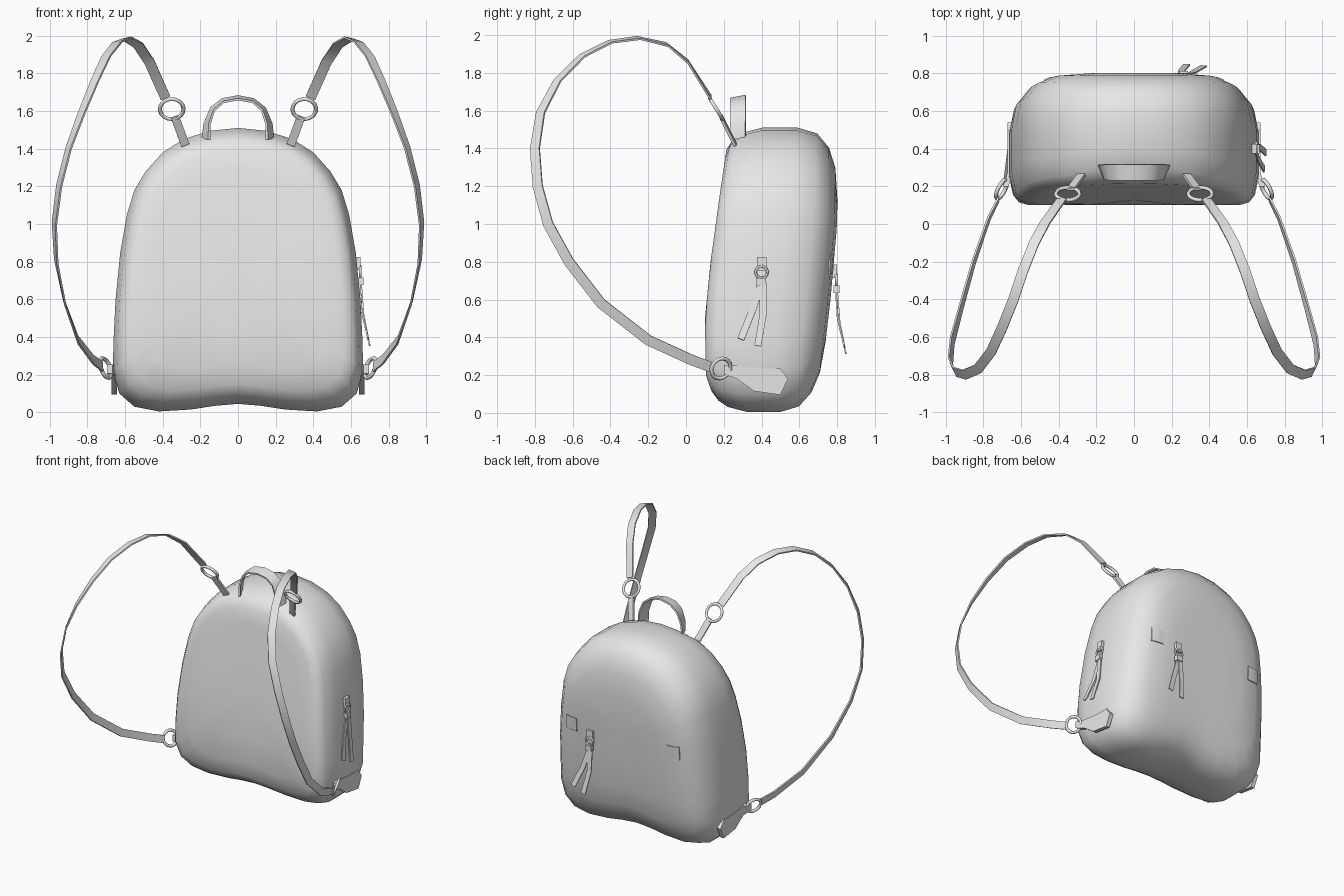
import bpy, bmesh, math
from mathutils import Vector
from mathutils.bvhtree import BVHTree

if "Cube" in bpy.data.objects:
    bpy.data.objects.remove(bpy.data.objects["Cube"])

grey = bpy.data.materials.new("grey_leather")
grey.diffuse_color = (0.8, 0.8, 0.8, 1)
grey.use_nodes = True
grey.node_tree.nodes["Principled BSDF"].inputs["Base Color"].default_value = grey.diffuse_color


def finish(bm, name, angle=40):
    bmesh.ops.recalc_face_normals(bm, faces=bm.faces)
    me = bpy.data.meshes.new(name)
    bm.to_mesh(me)
    bm.free()
    ob = bpy.data.objects.new(name, me)
    bpy.context.collection.objects.link(ob)
    me.materials.append(grey)
    bpy.ops.object.select_all(action='DESELECT')
    ob.select_set(True)
    bpy.context.view_layer.objects.active = ob
    bpy.ops.object.shade_smooth_by_angle(angle=math.radians(angle))
    return ob


def lerp_table(table, t):
    for (a, p), (b, q) in zip(table, table[1:]):
        if t <= b:
            k = max(0, (t - a) / (b - a))
            return p + (q - p) * k
    return table[-1][1]


def bridge(bm, a, b):
    n = len(a)
    for i in range(n):
        bm.faces.new((a[i], a[(i + 1) % n], b[(i + 1) % n], b[i]))


def ribbon(name, pts, width_keys, width, thick):
    """Flat strap along pts; width_keys give its width direction by point index."""
    pts = [Vector(p) for p in pts]
    keys = [(i, Vector(v)) for i, v in width_keys]
    bm = bmesh.new()
    rings = []
    for i, p in enumerate(pts):
        t = (pts[min(i + 1, len(pts) - 1)] - pts[max(i - 1, 0)]).normalized()
        w = lerp_table(keys, i)
        w = (w - t * w.dot(t)).normalized()
        n = w.cross(t) * thick / 2
        w = w * width / 2
        rings.append([bm.verts.new(p + q) for q in (w + n, n - w, -w - n, w - n)])
    for a, b in zip(rings, rings[1:]):
        bridge(bm, a, b)
    bm.faces.new(rings[0])
    bm.faces.new(rings[-1])
    return finish(bm, name)


def ring(name, centre, normal, major, minor, segs=16):
    c, n = Vector(centre), Vector(normal).normalized()
    u = n.orthogonal().normalized()
    v = n.cross(u)
    bm = bmesh.new()
    loops = []
    for i in range(segs):
        a = 2 * math.pi * i / segs
        d = u * math.cos(a) + v * math.sin(a)
        loops.append([bm.verts.new(c + d * (major + minor * math.cos(b)) + n * minor * math.sin(b))
                      for b in (2 * math.pi * j / 6 for j in range(6))])
    for i in range(segs):
        bridge(bm, loops[i], loops[(i + 1) % segs])
    return finish(bm, name, 70)


# Body: outline rings stacked from front to back
half = [(0, .045), (.12, .035), (.25, .015), (.42, .005), (.55, .03), (.63, .1),
        (.665, .22), (.66, .4), (.65, .6), (.625, .85), (.59, 1.05), (.55, 1.18),
        (.49, 1.28), (.40, 1.38), (.29, 1.45), (.15, 1.495), (0, 1.51)]
outline = half + [(-x, z) for x, z in half[-2:0:-1]]
front = [(0, .20), (.05, .17), (.1, .14), (.2, .105), (.5, .10), (.8, .13),
         (1.2, .185), (1.4, .215), (1.51, .27)]
back = [(0, .70), (.3, .73), (.6, .765), (1.0, .80), (1.5, .805)]
sections = [(.4, 0), (.7, 0), (.85, 0), (.92, .02), (.965, .08), (1, .25), (1, .45), (1, .6),
            (.96, .8), (.86, .92), (.72, .98), (.5, 1), (.25, 1)]
MID = .75


def body_point(x, z, f):
    y0, y1 = lerp_table(front, z), lerp_table(back, z)
    return (x, y0 + (y1 - y0) * f, z)


bm = bmesh.new()
rings = [[bm.verts.new(body_point(x * s, MID + (z - MID) * s, f)) for x, z in outline]
         for s, f in sections]
for a, b in zip(rings, rings[1:]):
    bridge(bm, a, b)
for r, f in ((rings[0], 0), (rings[-1], 1)):
    c = bm.verts.new(body_point(0, MID, f))
    for i in range(len(r)):
        bm.faces.new((r[i], r[(i + 1) % len(r)], c))
bm.normal_update()
tree = BVHTree.FromBMesh(bm)
finish(bm, "bag_body", 80)

# Top handle
ribbon("top_handle",
       [(-.17, .275, 1.45), (-.165, .275, 1.53), (-.135, .275, 1.61), (-.08, .275, 1.655),
        (0, .275, 1.67), (.08, .275, 1.655), (.135, .275, 1.61), (.165, .275, 1.53),
        (.17, .275, 1.45)],
       [(0, (-.4, .9, 0)), (4, (0, 1, .2)), (8, (.4, .9, 0))], .085, .012)

# Shoulder straps with rings and anchor tabs
strap = [(.385, .13, 1.67), (.47, .01, 1.86), (.53, -.1, 1.95), (.59, -.25, 1.985),
         (.64, -.4, 1.965), (.70, -.55, 1.89), (.76, -.68, 1.76), (.83, -.77, 1.59),
         (.90, -.80, 1.4), (.95, -.785, 1.2), (.975, -.73, 1.0), (.965, -.62, .8),
         (.92, -.45, .58), (.85, -.2, .385), (.77, .03, .28), (.72, .13, .243)]
strap_dirs = [(0, (.9, 0, -.4)), (3, (.9, .3, -.2)), (8, (.4, .85, .2)), (15, (0, .36, .93))]
tab = [(.20, .255), (.27, .25), (.40, .235), (.50, .235), (.54, .18), (.50, .095),
       (.36, .115), (.27, .18), (.20, .205)]
for s, side in ((1, "right"), (-1, "left")):
    def mir(p):
        return (p[0] * s, p[1], p[2])
    ribbon("shoulder_strap_" + side, [mir(p) for p in strap],
           [(i, mir(v)) for i, v in strap_dirs], .055, .01)
    ring("upper_ring_" + side, mir((.352, .16, 1.61)), (0, .85, .53), .063, .011)
    ring("lower_ring_" + side, mir((.703, .185, .235)), mir((.9, .45, -.35)), .056, .011)
    ribbon("upper_tab_" + side, [mir((.28, .26, 1.42)), mir((.335, .185, 1.57))],
           [(0, mir((.9, 0, -.4))), (1, mir((.9, 0, -.4)))], .045, .016)
    bm = bmesh.new()
    loops = []
    for inset in (0, .03):
        loops.append([bm.verts.new((s * (.672 + max(0, .27 - y) * .35 - inset), y, z))
                      for y, z in tab])
        bm.faces.new(loops[-1])
    bridge(bm, *loops)
    finish(bm, "lower_tab_" + side, 30)


def box(name, centre, u, n, size):
    c = Vector(centre)
    up = Vector((0, 0, 1))
    bm = bmesh.new()
    bmesh.ops.create_cube(bm, size=1)
    for v in bm.verts:
        v.co = c + u * v.co.x * size[0] + n * v.co.y * size[1] + up * v.co.z * size[2]
    return finish(bm, name, 30)


# Zip pulls with a ring, knot and two tassel strips
for label, hit_from, n, u in (("side", (2, .4, .79), Vector((1, 0, 0)), Vector((0, 1, 0))),
                              ("back", (.26, 2, .75), Vector((0, 1, 0)), Vector((-1, 0, 0)))):
    p = tree.ray_cast(Vector(hit_from), -n)[0]

    def at(a, out, dz):
        return p + u * a + n * out + Vector((0, 0, dz))
    box("zip_slider_" + label, at(0, .005, 0), u, n, (.05, .03, .07))
    ring("zip_ring_" + label, at(0, .018, -.045), n, .032, .007, 10)
    box("zip_knot_" + label, at(-.003, .018, -.095), u, n, (.05, .032, .04))
    for k, path in enumerate(([(0, .015, -.1), (-.05, .025, -.25), (-.11, .06, -.40)],
                              [(.008, .022, -.1), (.008, .035, -.27), (-.02, .068, -.435)])):
        ribbon("tassel_%s_%d" % (label, k + 1), [at(*q) for q in path],
               [(0, u), (2, u)], .036, .008)

# Small patches lying on the back panel
for s, side in ((1, "right"), (-1, "left")):
    bm = bmesh.new()
    grid = []
    for i in range(4):
        for j in range(4):
            o = Vector((s * .43 + (i - 1.5) * .032, 2, .79 + (j - 1.5) * .034))
            loc, nor = tree.ray_cast(o, Vector((0, -1, 0)))[:2]
            grid.append([bm.verts.new(loc + Vector((0, d, 0))) for d in (.007, -.002)])
    for i in range(3):
        for j in range(3):
            q = [grid[k] for k in (i * 4 + j, i * 4 + j + 1, i * 4 + j + 5, i * 4 + j + 4)]
            bm.faces.new([v[0] for v in q])
            bm.faces.new([v[1] for v in reversed(q)])
    rim = [0, 1, 2, 3, 7, 11, 15, 14, 13, 12, 8, 4]
    bridge(bm, [grid[k][0] for k in rim], [grid[k][1] for k in rim])
    finish(bm, "back_patch_" + side)
